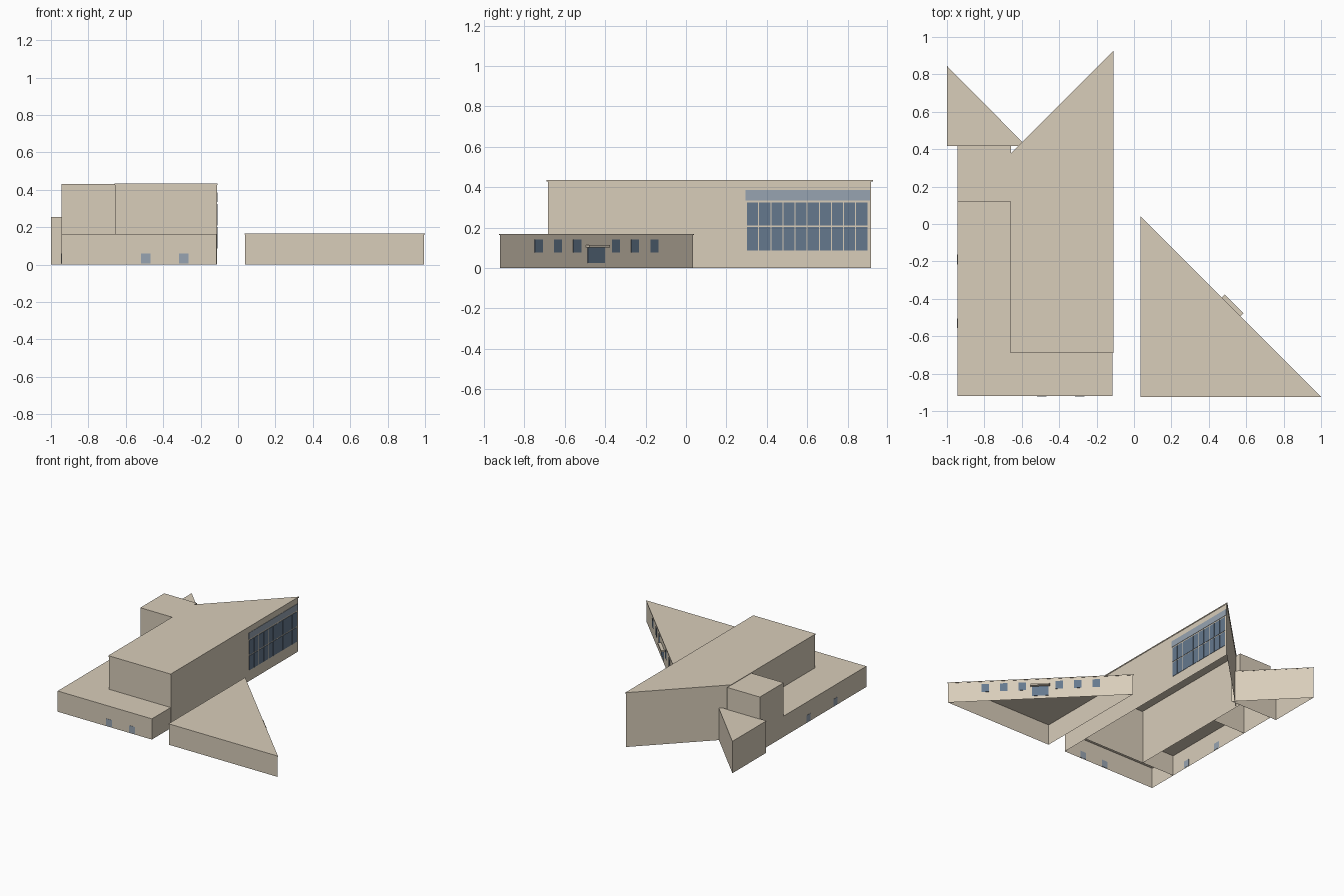
import bpy
import bmesh
import math
from mathutils import Vector, Matrix

if "Cube" in bpy.data.objects:
    bpy.data.objects.remove(bpy.data.objects["Cube"])


def material(name, color):
    mat = bpy.data.materials.new(name)
    mat.use_nodes = True
    mat.diffuse_color = (*color, 1)
    mat.node_tree.nodes["Principled BSDF"].inputs["Base Color"].default_value = (*color, 1)
    return mat


STONE = material("tan stone", (0.69, 0.61, 0.49))
GLASS = material("blue glass", (0.13, 0.19, 0.27))
PANEL = material("pale blue panel", (0.31, 0.37, 0.44))


def finish(name, bm, mat):
    mesh = bpy.data.meshes.new(name)
    bm.to_mesh(mesh)
    bm.free()
    mesh.materials.append(mat)
    obj = bpy.data.objects.new(name, mesh)
    bpy.context.collection.objects.link(obj)
    return obj


def shell(name, outline, height, lip=0.0):
    """Open-bottomed block; outline runs counter-clockwise, lip adds an overhanging roof edge."""
    bm = bmesh.new()
    centre = sum((Vector(p) for p in outline), Vector((0, 0))) / len(outline)

    def ring(z, scale):
        return [bm.verts.new((*(centre + (Vector(p) - centre) * scale), z)) for p in outline]

    if lip:
        rings = [ring(0, 0.99), ring(height - lip, 0.99), ring(height - lip, 1), ring(height, 1)]
    else:
        rings = [ring(0, 1), ring(height, 1)]
    for low, high in zip(rings, rings[1:]):
        for i in range(len(low)):
            j = (i + 1) % len(low)
            bm.faces.new((low[i], low[j], high[j], high[i]))
    bm.faces.new(rings[-1])
    return finish(name, bm, STONE)


def plate(name, centre, size, mat, turn=0.0):
    """Thin box turned about the vertical axis."""
    bm = bmesh.new()
    bmesh.ops.create_cube(bm, size=1)
    bm.transform(Matrix.Translation(centre) @ Matrix.Rotation(turn, 4, "Z")
                 @ Matrix.Diagonal((*size, 1)))
    return finish(name, bm, mat)


def rect(x0, x1, y0, y1):
    return [(x0, y0), (x1, y0), (x1, y1), (x0, y1)]


# Building masses
shell("main_hall", [(-0.66, -0.69), (-0.11, -0.69), (-0.11, 0.925), (-0.66, 0.375)], 0.435, 0.008)
shell("front_base", rect(-0.945, -0.115, -0.92, -0.683), 0.165)
shell("side_base", rect(-0.945, -0.657, -0.683, 0.12), 0.165)
shell("rear_block", rect(-0.945, -0.657, 0.12, 0.42), 0.431)
shell("rear_annex", [(-1, 0.416), (-0.575, 0.416), (-1, 0.845)], 0.255, 0.006)
shell("wedge_wing", [(0.035, -0.925), (1, -0.925), (0.035, 0.04)], 0.168, 0.006)

# Large window wall of the hall, in two rows of panes
for row, z in enumerate((0.144, 0.267)):
    for col in range(10):
        plate(f"hall_pane_{row}_{col}", (-0.112, 0.33 + col * 0.06, z),
              (0.004, 0.055, 0.115), GLASS)
plate("hall_panel", (-0.112, 0.603, 0.36), (0.004, 0.615, 0.05), PANEL)

# Small basement windows on the front and the outer side
for i, x in enumerate((-0.493, -0.29)):
    plate(f"front_window_{i}", (x, -0.92, 0.033), (0.052, 0.004, 0.055), PANEL)
for i, y in enumerate((-0.19, -0.53)):
    plate(f"side_window_{i}", (-0.945, y, 0.033), (0.004, 0.052, 0.055), PANEL)


# Windows, door and canopy on the slanted wall
def slanted(name, y, z, width, height, depth, mat, out=0.0):
    x = 0.0718 - y
    shift = out / math.sqrt(2)
    return plate(name, (x + shift, y + shift, z), (depth, width * math.sqrt(2), height),
                 mat, math.pi / 4)


for i in range(7):
    if i != 3:
        slanted(f"wing_window_{i}", -0.73 + i * 0.0955, 0.108, 0.039, 0.065, 0.004, GLASS)
slanted("wing_door", -0.445, 0.064, 0.084, 0.08, 0.004, GLASS)
slanted("door_canopy", -0.445, 0.108, 0.1, 0.012, 0.026, STONE, 0.012)
